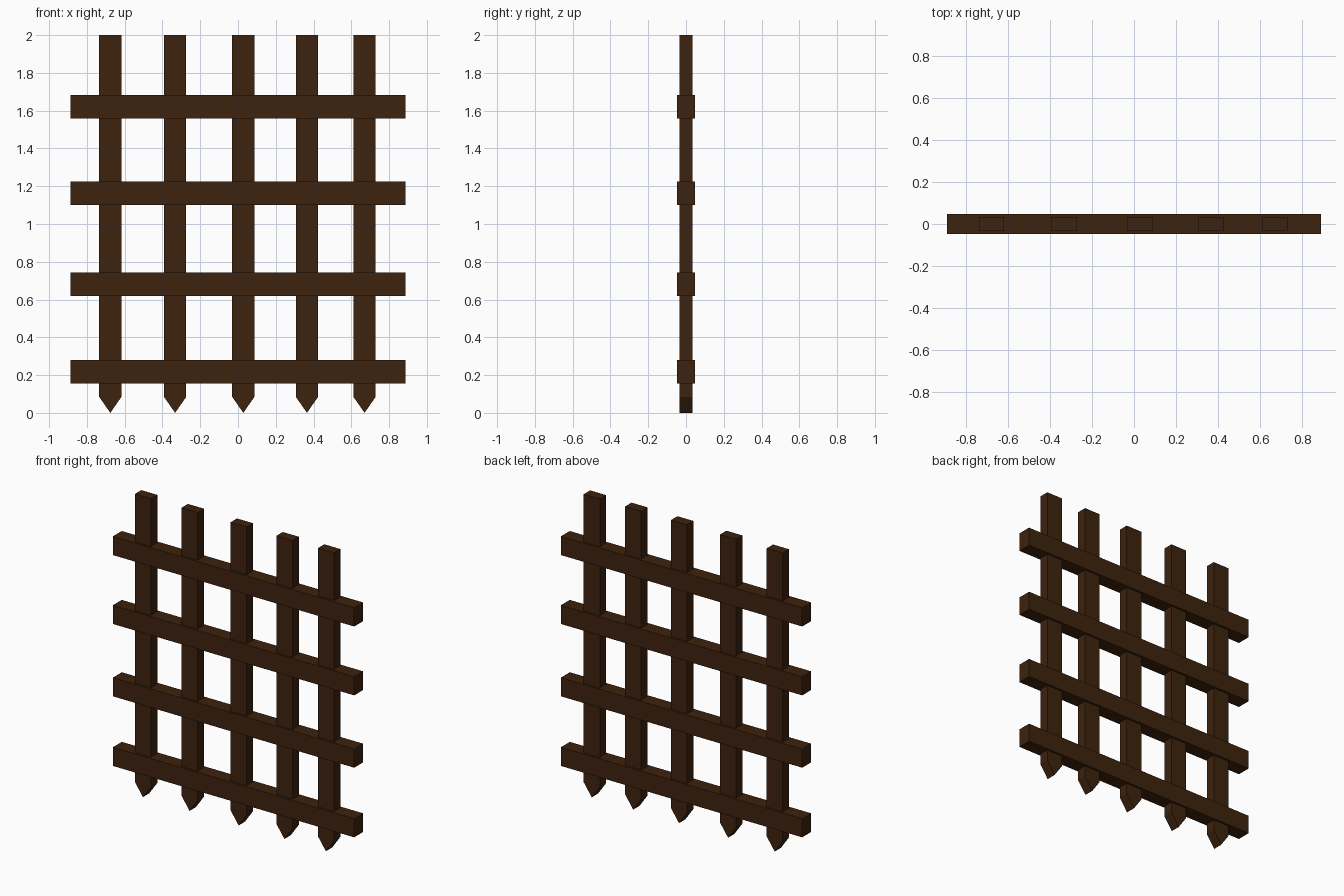
import bpy
import bmesh

if "Cube" in bpy.data.objects:
    bpy.data.objects.remove(bpy.data.objects["Cube"])

wood = bpy.data.materials.new("dark brown wood")
wood.diffuse_color = (0.047, 0.0165, 0.0042, 1)
wood.use_nodes = True
wood.node_tree.nodes["Principled BSDF"].inputs["Base Color"].default_value = wood.diffuse_color


def prism(name, profile, depth):
    """Extrude an x-z outline along y, centred on y = 0."""
    bm = bmesh.new()
    face = bm.faces.new([bm.verts.new((x, -depth / 2, z)) for x, z in profile])
    ext = bmesh.ops.extrude_face_region(bm, geom=[face])
    moved = [v for v in ext["geom"] if isinstance(v, bmesh.types.BMVert)]
    bmesh.ops.translate(bm, verts=moved, vec=(0, depth, 0))
    bmesh.ops.recalc_face_normals(bm, faces=bm.faces)
    mesh = bpy.data.meshes.new(name)
    bm.to_mesh(mesh)
    bm.free()
    mesh.materials.append(wood)
    obj = bpy.data.objects.new(name, mesh)
    bpy.context.collection.objects.link(obj)
    return obj


# Upright bars with wedge-shaped points at the bottom
W = 0.059
for i, x in enumerate((-0.676, -0.333, 0.028, 0.365, 0.670)):
    prism(f"upright_bar_{i + 1}",
          [(x, 0), (x + W, 0.085), (x + W, 2), (x - W, 2), (x - W, 0.085)], 0.067)

# Thicker horizontal rails
H, L = 0.062, 0.888
for i, z in enumerate((0.218, 0.681, 1.162, 1.62)):
    prism(f"cross_rail_{i + 1}",
          [(-L, z - H), (L, z - H), (L, z + H), (-L, z + H)], 0.094)
